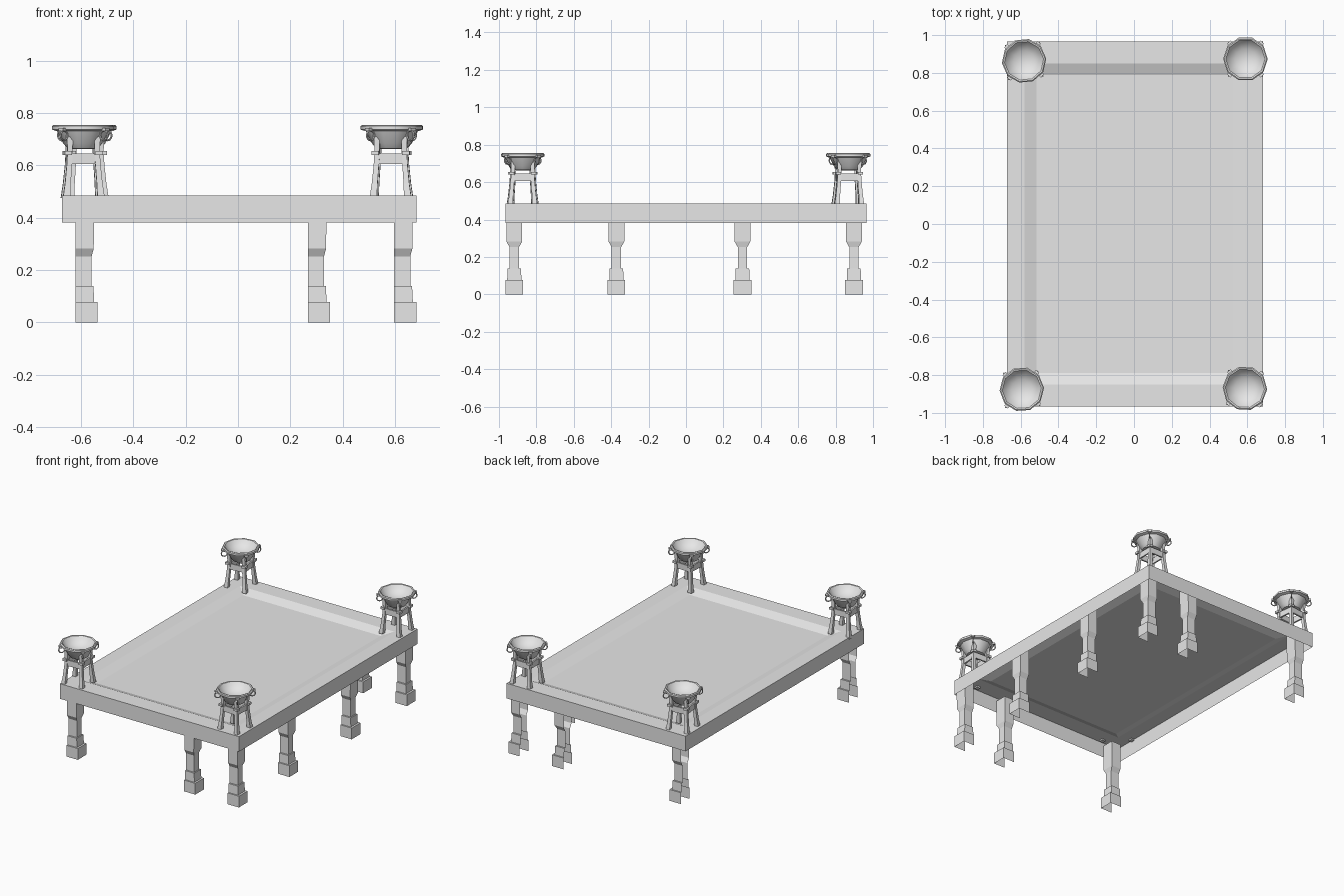
import bpy, bmesh, math
from mathutils import Matrix, Vector

cube = bpy.data.objects.get("Cube")
if cube:
    bpy.data.objects.remove(cube, do_unlink=True)

GREY = (0.8, 0.8, 0.8, 1)
mat = bpy.data.materials.new("plain_grey")
mat.use_nodes = True
mat.diffuse_color = GREY
mat.node_tree.nodes["Principled BSDF"].inputs["Base Color"].default_value = GREY


def loft(bm, sections, closed=True, bottom=False, top=False):
    """Skin rectangles (z, x0, x1, y0, y1) listed from the bottom up."""
    rows = [[bm.verts.new(p) for p in
             ((x0, y0, z), (x1, y0, z), (x1, y1, z), (x0, y1, z))]
            for z, x0, x1, y0, y1 in sections]
    for low, high in zip(rows, rows[1:]):
        for i in range(4 if closed else 3):
            j = (i + 1) % 4
            bm.faces.new((low[i], low[j], high[j], high[i]))
    if bottom:
        bm.faces.new(rows[0][::-1])
    if top:
        bm.faces.new(rows[-1])


def box(bm, x, y, hx, hy, z0, z1):
    loft(bm, [(z, x - hx, x + hx, y - hy, y + hy) for z in (z0, z1)], True, True, True)


def to_mesh(bm, name):
    mesh = bpy.data.meshes.new(name)
    bm.to_mesh(mesh)
    bm.free()
    mesh.materials.append(mat)
    return mesh


def place(name, mesh, location=(0, 0, 0), turn=0):
    ob = bpy.data.objects.new(name, mesh)
    ob.location = location
    ob.rotation_euler.z = turn
    bpy.context.collection.objects.link(ob)
    return ob


# Platform: open underneath, raised rim sloping to a sunken deck
bm = bmesh.new()
loft(bm, [(z, -x + .005, x + .005, -y, y) for z, x, y in
          ((.382, .678, .965), (.485, .678, .965), (.485, .585, .85), (.462, .52, .79))],
     top=True)
place("platform", to_mesh(bm, "platform"))

# Supporting posts: stepped, open on the -x side
bm = bmesh.new()
loft(bm, [(z, 0, depth, -half, half) for z, depth, half in
          ((0, .085, .047), (.077, .085, .047), (.077, .072, .038), (.138, .069, .036),
           (.138, .062, .025), (.252, .062, .025), (.282, .070, .042), (.46, .072, .042))],
     closed=False)
post = to_mesh(bm, "post")
for i, (x, y) in enumerate(((-.622, -.918), (.267, -.918), (.597, -.918), (.597, -.372),
                            (.597, .302), (.597, .898), (.267, .898), (-.622, .898))):
    place(f"post_{i + 1}", post, (x, y, 0))

# Brazier stand: four curved legs, collars and aprons
bm = bmesh.new()
for sx in (-1, 1):
    for sy in (-1, 1):
        loft(bm, [(z, sx * c - h, sx * c + h, sy * c - h, sy * c + h) for z, c, h in
                  ((.475, .066, .014), (.53, .061, .011), (.6, .055, .010),
                   (.65, .052, .010), (.71, .053, .011))], True, True, True)
        box(bm, sx * .059, sy * .059, .014, .014, .640, .655)
    box(bm, 0, sx * .054, .046, .005, .605, .645)
    box(bm, sx * .054, 0, .005, .046, .605, .645)
stand = to_mesh(bm, "brazier_stand")

# Brazier bowl: ten-sided lathe
bm = bmesh.new()
outline = [(0, .662), (.058, .664), (.075, .685), (.098, .731), (.118, .737),
           (.118, .750), (.112, .755), (.104, .753), (.088, .730), (.055, .708), (0, .698)]
verts = [bm.verts.new((r, 0, z)) for r, z in outline]
edges = [bm.edges.new(pair) for pair in zip(verts, verts[1:])]
bmesh.ops.spin(bm, geom=verts + edges, cent=(0, 0, 0), axis=(0, 0, 1),
               angle=math.tau, steps=10, use_merge=True)
bmesh.ops.remove_doubles(bm, verts=bm.verts, dist=.0005)
bmesh.ops.recalc_face_normals(bm, faces=bm.faces)
bowl = to_mesh(bm, "brazier_bowl")

# Ring handles hung from tabs around the rim
bm = bmesh.new()
for k in range(4):
    turn = Matrix.Rotation(math.pi / 4 + k * math.pi / 2, 4, 'Z')
    first = len(bm.verts)
    box(bm, .116, 0, .010, .012, .731, .744)
    bm.verts.ensure_lookup_table()
    bmesh.ops.transform(bm, matrix=turn, verts=bm.verts[first:])
    rings = []
    for i in range(12):
        a = math.tau * i / 12
        out = Vector((math.cos(a), 0, math.sin(a)))
        ring = []
        for j in range(6):
            b = math.tau * j / 6
            p = Vector((.108, 0, .715)) + out * (.019 + .004 * math.cos(b))
            p.y += .004 * math.sin(b)
            ring.append(bm.verts.new(turn @ p))
        rings.append(ring)
    for i in range(12):
        near, far = rings[i], rings[(i + 1) % 12]
        for j in range(6):
            n = (j + 1) % 6
            bm.faces.new((near[j], near[n], far[n], far[j]))
bmesh.ops.recalc_face_normals(bm, faces=bm.faces)
handles = to_mesh(bm, "brazier_handles")

bpy.ops.object.select_all(action='DESELECT')
spots = (("front_right", -.594, -.875, .06), ("front_left", .587, -.870, -.05),
         ("back_right", -.582, .864, .1), ("back_left", .590, .874, 0))
for side, x, y, turn in spots:
    for part, mesh in (("stand", stand), ("bowl", bowl), ("handles", handles)):
        ob = place(f"{side}_brazier_{part}", mesh, (x, y, 0), turn)
        if side == "front_right" and part != "stand":
            ob.select_set(True)
            bpy.context.view_layer.objects.active = ob
bpy.ops.object.shade_smooth_by_angle(angle=math.radians(40))
